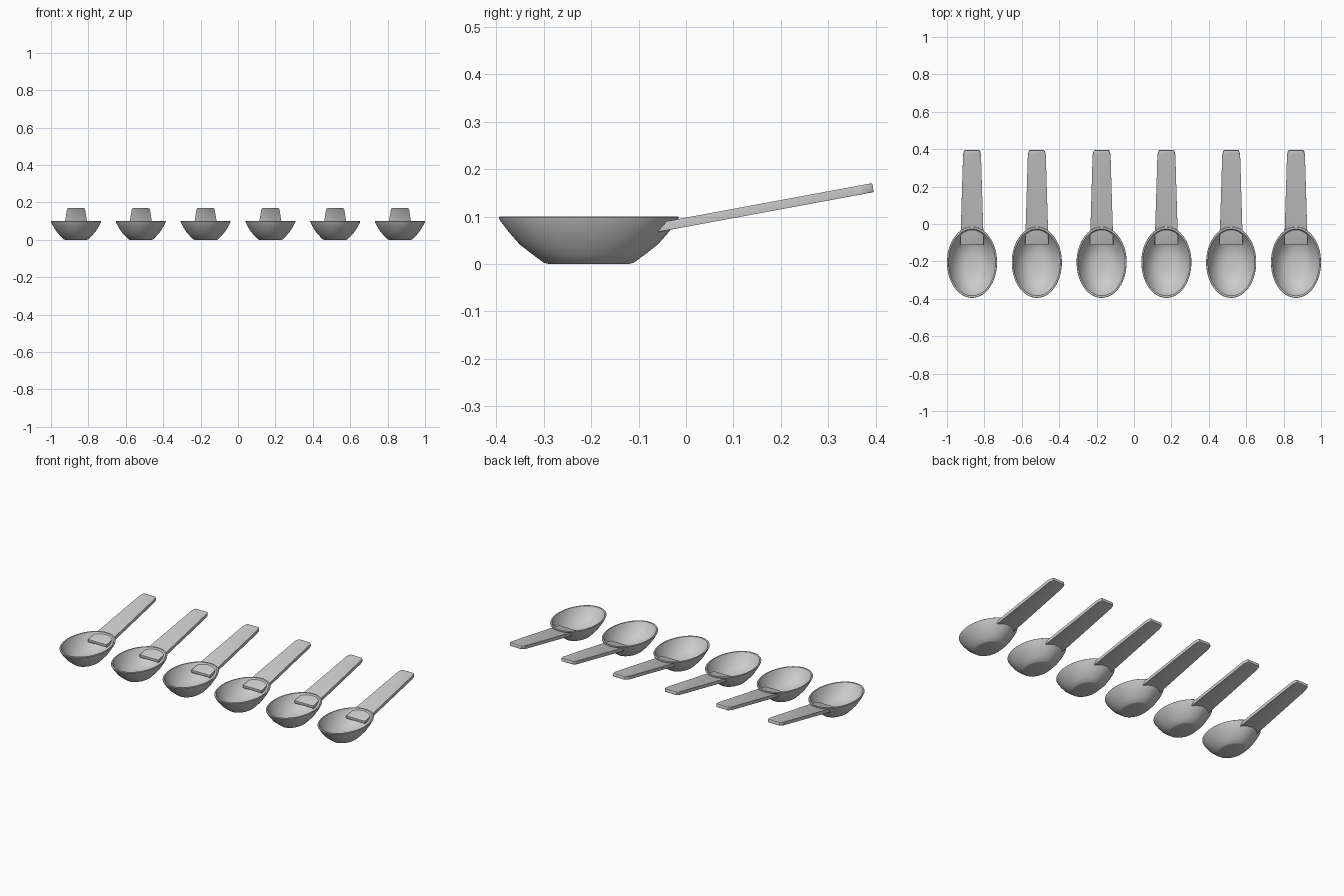
import bpy, bmesh, math

if "Cube" in bpy.data.objects:
    bpy.data.objects.remove(bpy.data.objects["Cube"])

SEG = 64
BOWL_Y, RX, RY = -0.205, 0.134, 0.19
SPACING = 0.3464

# bowl cross-section: (radius ratio, z), outside from bottom to rim, then inside
PROFILE = [(0.44, 0.0), (0.50, 0.003), (0.63, 0.021), (0.77, 0.042), (0.89, 0.068),
           (0.985, 0.092), (1.0, 0.098), (0.99, 0.1), (0.94, 0.1), (0.925, 0.095),
           (0.84, 0.071), (0.72, 0.048), (0.58, 0.03), (0.42, 0.018), (0.22, 0.012)]


def finish(bm, name):
    bmesh.ops.recalc_face_normals(bm, faces=bm.faces)
    mesh = bpy.data.meshes.new(name)
    bm.to_mesh(mesh)
    bm.free()
    return mesh


def bowl_mesh():
    bm = bmesh.new()
    rings = []
    for r, z in PROFILE:
        rings.append([bm.verts.new((RX * r * math.cos(2 * math.pi * i / SEG),
                                    BOWL_Y + RY * r * math.sin(2 * math.pi * i / SEG), z))
                      for i in range(SEG)])
    for a, b in zip(rings, rings[1:]):
        for i in range(SEG):
            j = (i + 1) % SEG
            bm.faces.new((a[i], a[j], b[j], b[i]))
    bm.faces.new(rings[0])
    bm.faces.new(rings[-1])
    return finish(bm, "bowl")


def handle_mesh():
    bm = bmesh.new()
    # tapered plan outline: (y, half width)
    plan = [(-0.112, 0.063), (0.0, 0.059), (0.365, 0.048), (0.385, 0.044), (0.393, 0.038)]
    outline = [(w, y) for y, w in plan] + [(-w, y) for y, w in reversed(plan)]
    top = [bm.verts.new((x, y, 0.098 + 0.185 * y)) for x, y in outline]
    bot = [bm.verts.new((x, y + 0.003, 0.079 + 0.185 * y)) for x, y in outline]
    n = len(outline)
    bm.faces.new(top)
    bm.faces.new(bot[::-1])
    for i in range(n):
        j = (i + 1) % n
        bm.faces.new((top[i], bot[i], bot[j], top[j]))
    # soften the long edges
    rim = [e for e in bm.edges if (e.verts[0] in top) == (e.verts[1] in top)]
    bmesh.ops.bevel(bm, geom=rim, offset=0.003, segments=2, affect='EDGES', profile=0.5)
    return finish(bm, "handle")


bowl, handle = bowl_mesh(), handle_mesh()

# row of six spoons sharing the same meshes
for k in range(6):
    for part, mesh in (("bowl", bowl), ("handle", handle)):
        obj = bpy.data.objects.new(f"spoon_{k + 1}_{part}", mesh)
        obj.location.x = (k - 2.5) * SPACING
        bpy.context.collection.objects.link(obj)
        if k == 0:
            bpy.ops.object.select_all(action='DESELECT')
            obj.select_set(True)
            bpy.context.view_layer.objects.active = obj
            mesh.shade_smooth()
            mesh.set_sharp_from_angle(angle=math.radians(30))
